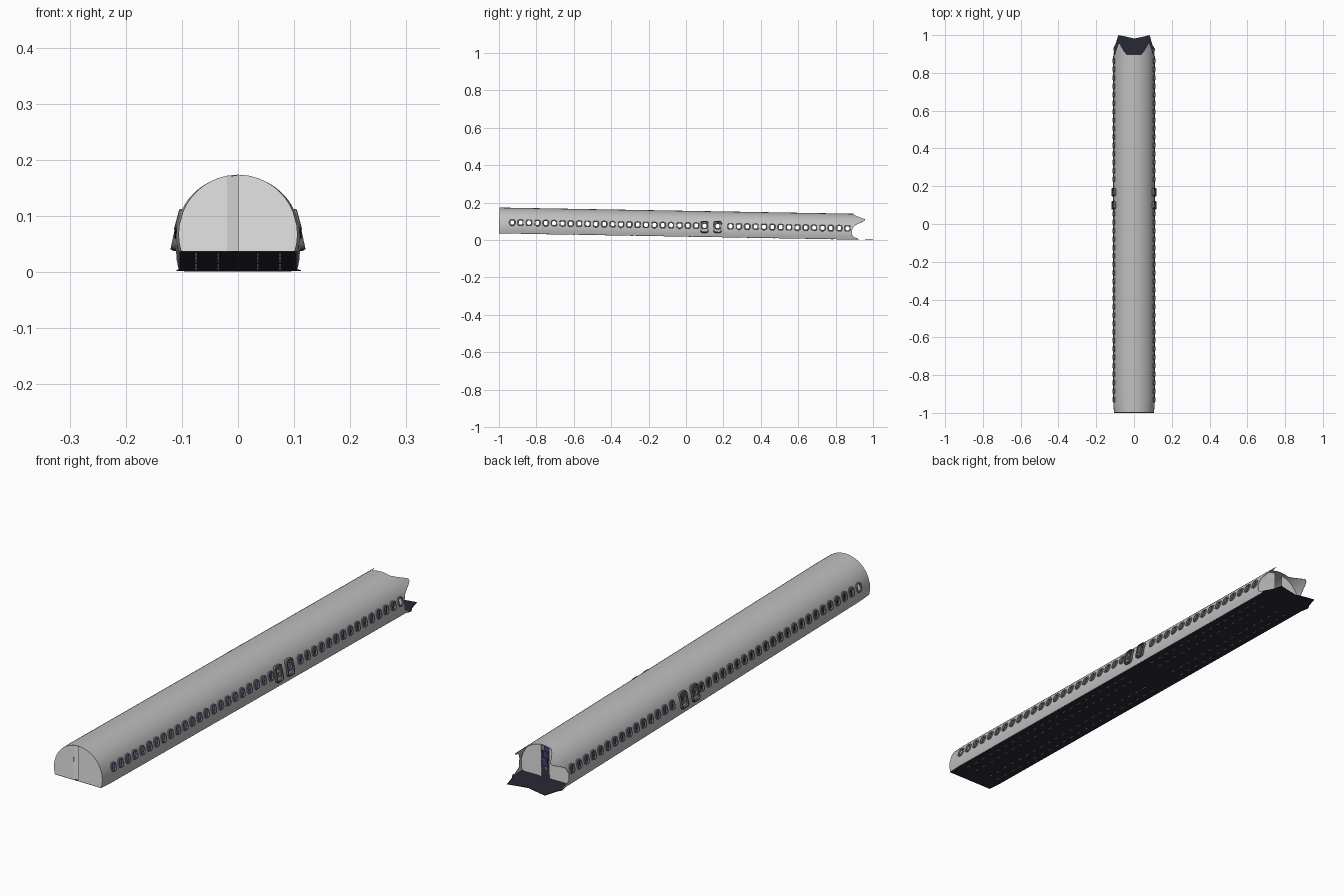
import bpy, bmesh, math
from mathutils import Vector, Matrix

if "Cube" in bpy.data.objects:
    bpy.data.objects.remove(bpy.data.objects["Cube"])

R, CZ = 0.105, 0.03                      # hull radius, height of its centre over the floor
WIDE = 1.04                              # hull is slightly wider behind its front end
A0 = math.asin(-CZ / R)                  # angle where the hull meets the floor
TILT = Matrix.Translation((0, 0, 0.0205)) @ Matrix.Rotation(math.radians(-1), 4, 'X')


def mat(name, r, g, b):
    m = bpy.data.materials.new(name)
    m.diffuse_color = (r, g, b, 1)
    m.use_nodes = True
    m.node_tree.nodes["Principled BSDF"].inputs["Base Color"].default_value = m.diffuse_color
    return m


HULL = mat("hull_grey", 0.52, 0.52, 0.52)
PANEL = mat("panel_light_grey", 0.77, 0.77, 0.77)
WINDOW = mat("window_frame_grey", 0.27, 0.27, 0.27)
FRAME = mat("door_frame_dark_grey", 0.13, 0.13, 0.13)
FLOOR = mat("floor_navy", 0.021, 0.021, 0.036)
SEAT = mat("seat_blue", 0.07, 0.07, 0.25)
LEG = mat("seat_leg_grey", 0.6, 0.6, 0.6)


def finish(name, bm, material, thick=0, smooth=False):
    bmesh.ops.remove_doubles(bm, verts=bm.verts, dist=1e-6)
    bmesh.ops.recalc_face_normals(bm, faces=bm.faces)
    me = bpy.data.meshes.new(name)
    bm.to_mesh(me)
    bm.free()
    me.materials.append(material)
    ob = bpy.data.objects.new(name, me)
    bpy.context.collection.objects.link(ob)
    ob.matrix_world = TILT
    bpy.ops.object.select_all(action='DESELECT')
    ob.select_set(True)
    bpy.context.view_layer.objects.active = ob
    if thick:
        s = ob.modifiers.new("thickness", 'SOLIDIFY')
        s.thickness, s.offset = thick, 0
        bpy.ops.object.modifier_apply(modifier=s.name)
    if smooth:
        bpy.ops.object.shade_smooth_by_angle(angle=math.radians(30))
    return ob


def box(bm, cx, cy, cz, sx, sy, sz, lean=0):
    m = (Matrix.Translation((cx, cy, cz)) @ Matrix.Rotation(lean, 4, 'X')
         @ Matrix.Diagonal((sx, sy, sz, 1)))
    bmesh.ops.create_cube(bm, size=1, matrix=m)


def arc(a, y):
    return Vector((R * math.cos(a), y, CZ + R * math.sin(a)))


# window and door positions along the hull
PITCH = 0.0447
windows = [-0.93 + PITCH * i for i in range(23)] + [0.237 + PITCH * i for i in range(15)]
doors = [0.098, 0.168]
HALF = 0.0105

# torn rear edge: height over floor -> y
TEAR = [(0, .925), (.01, .89), (.05, .885), (.075, .90), (.097, .95),
        (.106, .957), (.118, .925), (.128, .895), (.2, .885)]


def tear(z):
    for (z0, y0), (z1, y1) in zip(TEAR, TEAR[1:]):
        if z <= z1:
            return y0 + (y1 - y0) * max(0, z - z0) / (z1 - z0)
    return TEAR[-1][1]


# hull shell: a grid with the window cells left open
right = [A0] + [math.radians(d) for d in (-8, 0, 8.8, 22.4, 30, 36, 41, 47, 54, 62, 70, 80)]
angles = right + [math.pi / 2] + [math.pi - a for a in reversed(right)]
holes = sorted(windows + doors)
cols = [-1.0] + [h + s for h in holes for s in (-HALF, HALF)] + [None]
band = (3, len(angles) - 5)
bm = bmesh.new()
grid = []
for y in cols:
    row = []
    for a in angles:
        p = arc(a, 0)
        p.y = tear(p.z) if y is None else y
        p.x *= 1 if p.y < -0.96 else WIDE
        row.append(bm.verts.new(p))
    grid.append(row)
for c in range(len(cols) - 1):
    for k in range(len(angles) - 1):
        if k in band and c % 2 == 1 and c < len(cols) - 2:
            continue
        bm.faces.new((grid[c][k], grid[c][k + 1], grid[c + 1][k + 1], grid[c + 1][k]))
finish("hull_shell", bm, HULL, 0.002, True)


def rounded(w, h, r, n=4):
    pts = []
    for q, (sx, sy) in enumerate(((1, 1), (-1, 1), (-1, -1), (1, -1))):
        for i in range(n + 1):
            a = math.pi / 2 * (q + i / n)
            pts.append((sx * (w / 2 - r) + r * math.cos(a), sy * (h / 2 - r) + r * math.sin(a)))
    return pts


def ring(bm, y, zl, side, w, h, rim, low, high):
    # rounded frame lying on the hull's tangent plane
    a = math.asin((zl - CZ) / R)
    n = Vector((math.cos(a) * side, 0, math.sin(a)))
    v = Vector((-math.sin(a) * side, 0, math.cos(a)))
    c = Vector((R * WIDE * n.x, y, CZ + R * n.z))
    loops = []
    for grow, d in ((rim, low), (rim, high * 0.6), (rim * 0.7, high), (0, high), (0, low)):
        pts = rounded(w + 2 * grow, h + 2 * grow, 0.007 + grow)
        loops.append([bm.verts.new(c + Vector((0, p, 0)) + v * q + n * d) for p, q in pts])
    m = len(loops[0])
    for i in range(5):
        A, B = loops[i], loops[(i + 1) % 5]
        for j in range(m):
            k = (j + 1) % m
            bm.faces.new((A[j], A[k], B[k], B[j]))


# window frames and larger door frames on both sides
bm = bmesh.new()
for y in holes:
    for s in (1, -1):
        ring(bm, y, 0.0575, s, 0.020, 0.0245, 0.0065, -0.003, 0.004)
finish("window_frames", bm, WINDOW)
bm = bmesh.new()
for y in doors:
    for s in (1, -1):
        ring(bm, y, 0.052, s, 0.034, 0.054, 0.005, -0.006, 0.007)
finish("door_frames", bm, FRAME)


def half_wall(bm, y, inner, side):
    # half of a cross wall, from the inner edge out to the hull
    top = math.acos(inner / R)
    pts = [Vector((inner, y, 0))] + [arc(A0 + (top - A0) * i / 14, y) for i in range(15)]
    bm.faces.new([bm.verts.new((p.x * side, p.y, p.z)) for p in pts])


# front bulkhead with a slightly folded centre strip
bm = bmesh.new()
half_wall(bm, -0.999, 0, 1)
half_wall(bm, -0.999, 0.02, -1)
strip = [(-.02, -.999, 0), (0, -.992, 0), (0, -.992, CZ + R), (-.02, -.999, CZ + R * .98)]
bm.faces.new([bm.verts.new(p) for p in strip])
finish("front_bulkhead", bm, PANEL, 0.002)

# cabin partitions with an open aisle
bm = bmesh.new()
for y in (-0.955, 0.878):
    for s in (1, -1):
        half_wall(bm, y, 0.017, s)
finish("cabin_partitions", bm, PANEL, 0.002)

# floor with a torn rear edge
bm = bmesh.new()
outline = [(-.1, -1), (.1, -1), (.104, -.94), (.104, .90), (.112, .925), (.097, .95), (.083, 1.0),
           (.05, .992), (0, .982), (-.045, .993), (-.083, 1.0), (-.097, .955), (-.11, .93),
           (-.104, .90), (-.104, -.94)]
face = bm.faces.new([bm.verts.new((x, y, 0)) for x, y in outline])
low = bmesh.ops.extrude_face_region(bm, geom=[face])
bmesh.ops.translate(bm, vec=(0, 0, -0.002),
                    verts=[g for g in low["geom"] if isinstance(g, bmesh.types.BMVert)])
finish("cabin_floor", bm, FLOOR)

# seat rows, three either side of the aisle, with feet reaching through the floor
seats, legs = bmesh.new(), bmesh.new()
for i in range(40):
    y = -0.93 + PITCH * (i + 0.5)
    if y > 0.86 or 0.07 < y < 0.2:
        continue
    for s in (1, -1):
        for j in range(3):
            x = s * (0.030 + 0.026 * j)
            box(seats, x, y - 0.010, 0.022, 0.024, 0.024, 0.007)
            box(seats, x, y + 0.003, 0.038, 0.023, 0.006, 0.036, -0.12)
        for x in (0.035, 0.075):
            box(legs, s * x, y - 0.010, 0.0085, 0.003, 0.016, 0.022)
finish("seats", seats, SEAT)
finish("seat_legs", legs, LEG)
